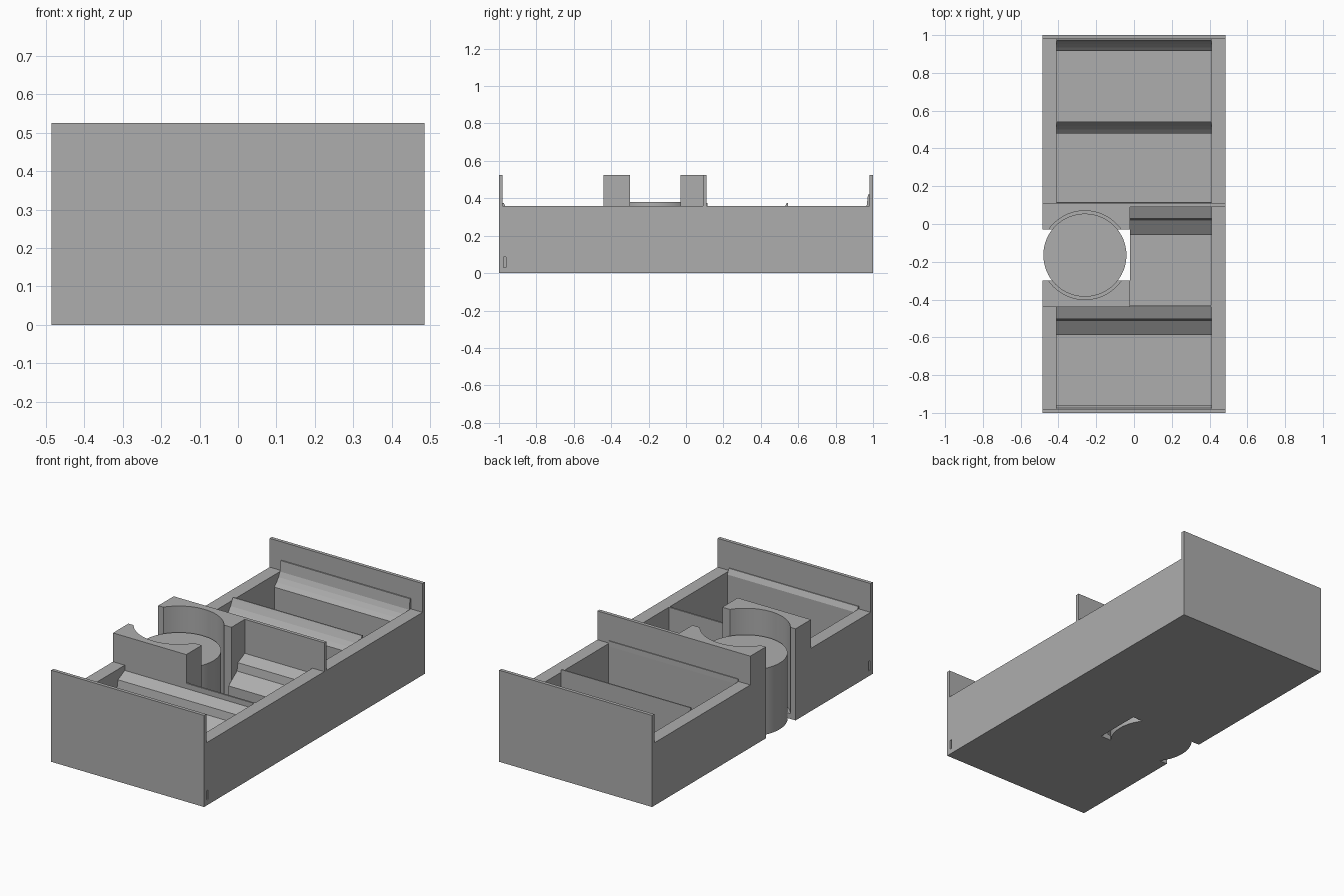
import bpy, bmesh, math

if "Cube" in bpy.data.objects:
    bpy.data.objects.remove(bpy.data.objects["Cube"])

grey = bpy.data.materials.new("plain_grey")
grey.diffuse_color = (0.42, 0.42, 0.42, 1)
grey.use_nodes = True
grey.node_tree.nodes["Principled BSDF"].inputs["Base Color"].default_value = grey.diffuse_color

W, L = 0.485, 1.0          # half width, half length
IN = 0.41                  # inner face of the side walls
FLOOR, RIM, TALL = 0.03, 0.36, 0.525
CX, CY = -0.26, -0.165     # round post centre


def prism(name, pts, axis, a, b):
    """Extrude a closed outline along x (outline in y,z) or z (outline in x,y)."""
    bm = bmesh.new()
    place = (lambda p, t: (t, p[0], p[1])) if axis == "x" else (lambda p, t: (p[0], p[1], t))
    face = bm.faces.new([bm.verts.new(place(p, a)) for p in pts])
    new = bmesh.ops.extrude_face_region(bm, geom=[face])["geom"]
    step = (b - a, 0, 0) if axis == "x" else (0, 0, b - a)
    bmesh.ops.translate(bm, vec=step, verts=[v for v in new if isinstance(v, bmesh.types.BMVert)])
    bmesh.ops.recalc_face_normals(bm, faces=bm.faces)
    me = bpy.data.meshes.new(name)
    bm.to_mesh(me)
    bm.free()
    me.materials.append(grey)
    ob = bpy.data.objects.new(name, me)
    bpy.context.collection.objects.link(ob)
    return ob


def box(name, x0, x1, y0, y1, z0, z1):
    return prism(name, [(x0, y0), (x1, y0), (x1, y1), (x0, y1)], "z", z0, z1)


# floor, left open around the post
G = -0.02
box("floor_front", -W, W, -L, -0.3, 0, FLOOR)
box("floor_back", -W, W, -0.03, L, 0, FLOOR)
box("floor_middle", G, W, -0.3, -0.03, 0, FLOOR)

# tall end panels and low side walls
box("front_panel", -W, W, -L, -0.98, 0, TALL)
box("back_panel", -W, W, 0.98, L, 0, TALL)
walls = [box("right_wall", IN, W, -0.98, 0.98, 0, RIM),
         box("left_wall_front", -W, -IN, -0.98, -0.44, 0, RIM)]
box("left_wall_back", -W, -IN, 0.11, 0.98, 0, RIM)

# small slot low on each side near the front
for wall, s in zip(walls, (1, -1)):
    xs = sorted((s * (W - 0.015), s * (W + 0.02)))
    cut = box("slot_cutter", *xs, -0.975, -0.963, -0.05, 0.085)
    cut.hide_render = True
    cut.hide_viewport = True
    mod = wall.modifiers.new("slot", "BOOLEAN")
    mod.object, mod.operation, mod.solver = cut, "DIFFERENCE", "EXACT"

# dividers
box("tall_divider", G, W, 0.09, 0.11, FLOOR, TALL)
box("low_divider", G, IN, -0.44, -0.43, FLOOR, RIM)

# two holders hugging the round post, mirrored about its centre
R = 0.235
half = math.asin(math.sqrt(R * R - 0.135 ** 2) / R)
arc = []
for i in range(25):
    a = half - 2 * half * i / 24
    arc.append((CX + R * math.sin(a), -R * math.cos(a)))
outline = [(-W, -0.275), (G, -0.275), (G, -0.135)] + arc + [(-W, -0.135)]
for name, s in (("holder_front", 1), ("holder_back", -1)):
    prism(name, [(x, CY + s * y) for x, y in outline], "z", FLOOR, TALL)

# round post
ring = [(CX + 0.22 * math.cos(math.tau * i / 64), CY + 0.22 * math.sin(math.tau * i / 64))
        for i in range(64)]
prism("round_post", ring, "z", 0, 0.38)

# steep concave supports: one free-standing, one against the back panel
for name, y, top in (("middle_ridge", 0.545, 0.375), ("back_ramp", 0.98, 0.42)):
    pts = [(0, FLOOR), (-0.065, FLOOR), (-0.065, 0.29), (-0.045, 0.31),
           (-0.027, 0.333), (-0.014, 0.36), (-0.007, top), (0, top)]
    prism(name, [(y + a, z) for a, z in pts], "x", -IN, IN)

# stepped sloping supports
for name, y, x0 in (("front_ramp", -0.44, -IN), ("side_ramp", 0.09, G)):
    pts = [(0, FLOOR), (-0.148, FLOOR), (-0.148, 0.2), (-0.07, 0.255),
           (-0.062, 0.30), (0, 0.33)]
    prism(name, [(y + a, z) for a, z in pts], "x", x0, IN)

# narrow lips along the front panel and the tall divider
for name, y, w in (("front_lip", -0.98, 0.02), ("divider_lip", 0.11, 0.006)):
    prism(name, [(y, FLOOR), (y + w, FLOOR), (y + w, 0.345), (y + 0.005, 0.375), (y, 0.375)],
          "x", -IN, IN)

# smooth the curved sides, keep hard edges
for ob in bpy.context.collection.objects:
    if ob.name.startswith(("round_post", "holder")):
        ob.select_set(True)
        bpy.context.view_layer.objects.active = ob
bpy.ops.object.shade_smooth_by_angle(angle=math.radians(25))
